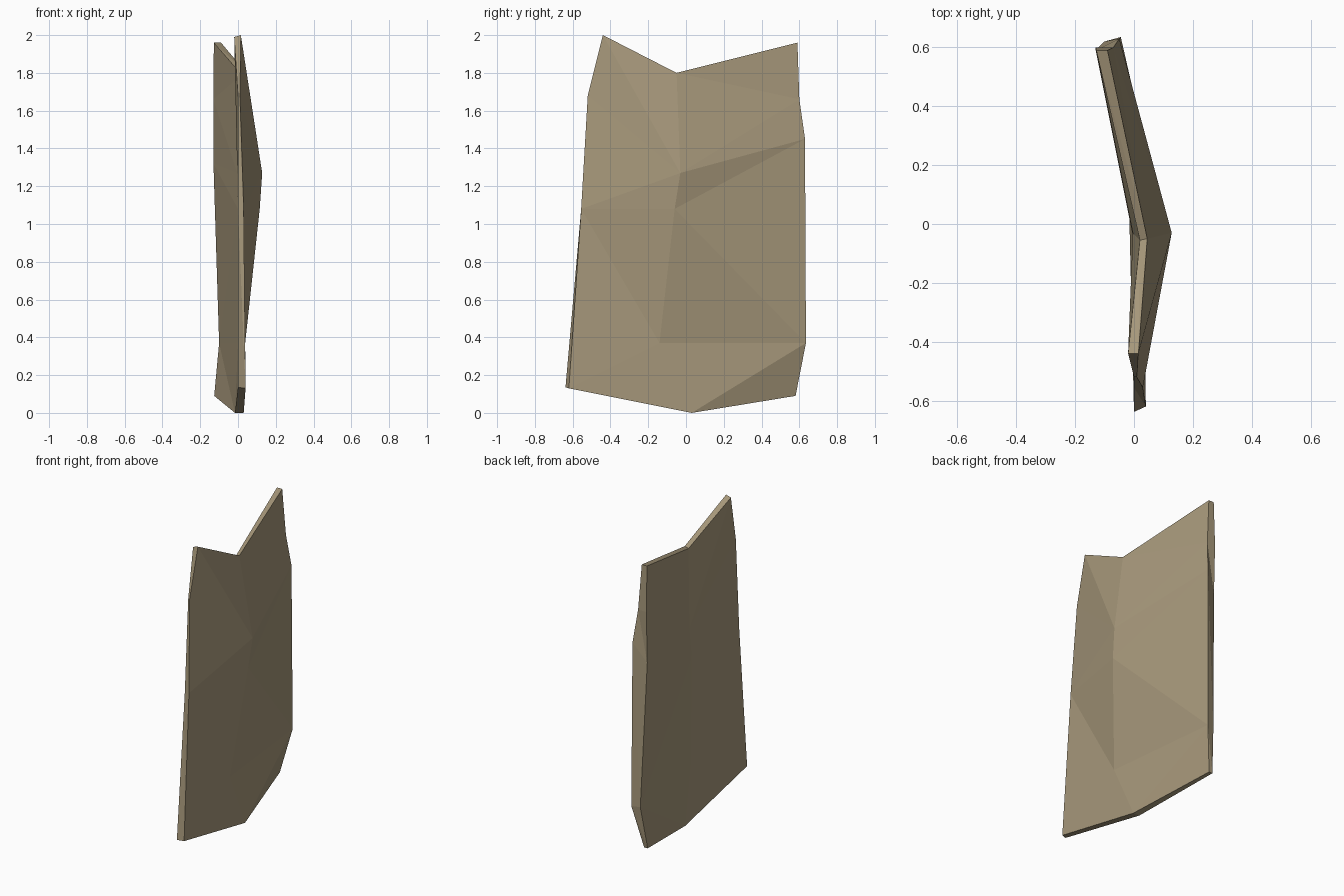
import bpy
import bmesh

old = bpy.data.objects.get("Cube")
if old:
    bpy.data.objects.remove(old, do_unlink=True)

# Outer face of the bent slab: rim corners in order, then the ridge points
rim = {
    "top_front": (0.015, -0.44, 2.0),
    "top_notch": (0.045, -0.05, 1.8),
    "top_rear": (-0.09, 0.59, 1.96),
    "rear_upper": (-0.07, 0.6, 1.66),
    "rear_middle": (-0.05, 0.63, 1.45),
    "rear_lower": (-0.045, 0.635, 0.37),
    "base_rear": (-0.1, 0.58, 0.09),
    "base_middle": (0.03, 0.03, 0.0),
    "base_front": (0.04, -0.62, 0.13),
    "front_middle": (0.03, -0.555, 1.08),
    "front_upper": (0.01, -0.52, 1.68),
}
ridge = {
    "peak": (0.128, -0.03, 1.27),
    "knee": (0.115, -0.06, 1.08),
    "shin": (0.038, -0.14, 0.37),
}

# Facets of one face, listed by corner name
facets = [
    ("top_front", "front_upper", "peak"),
    ("top_front", "peak", "top_notch"),
    ("top_notch", "peak", "rear_upper"),
    ("top_notch", "rear_upper", "top_rear"),
    ("peak", "rear_middle", "rear_upper"),
    ("peak", "knee", "rear_middle"),
    ("knee", "rear_lower", "rear_middle"),
    ("knee", "shin", "rear_lower"),
    ("shin", "base_middle", "rear_lower"),
    ("base_middle", "base_rear", "rear_lower"),
    ("shin", "base_front", "base_middle"),
    ("front_middle", "base_front", "shin"),
    ("front_middle", "shin", "knee"),
    ("front_middle", "knee", "peak"),
    ("front_upper", "front_middle", "peak"),
]

# Places where the inner face leaves its simple fold
inner_corners = {
    "top_front": (-0.02, -0.44, 1.99),
    "top_notch": (0.02, -0.055, 1.79),
    "rear_middle": (-0.13, 0.59, 1.32),
    "rear_lower": (-0.1, 0.62, 0.37),
    "base_front": (0.0, -0.638, 0.135),
    "shin": (0.0, -0.05, 0.37),
}


def inner_point(name, point):
    """The inner face is flat in front and folds away behind the middle."""
    if name in inner_corners:
        return inner_corners[name]
    x, y, z = point
    return (-0.2 * max(0, y + 0.05), y, z)


# Stone colour
stone = bpy.data.materials.new("tan_stone")
stone.use_nodes = True
colour = (0.38, 0.31, 0.195, 1)
stone.diffuse_color = colour
shader = next(n for n in stone.node_tree.nodes if n.type == "BSDF_PRINCIPLED")
shader.inputs["Base Color"].default_value = colour

# Build both faces and join them round the rim
bm = bmesh.new()
corners = {**rim, **ridge}
outer = {name: bm.verts.new(p) for name, p in corners.items()}
inner = {name: bm.verts.new(inner_point(name, p)) for name, p in corners.items()}
for facet in facets:
    bm.faces.new([outer[name] for name in facet])
    bm.faces.new([inner[name] for name in reversed(facet)])
names = list(rim)
for a, b in zip(names, names[1:] + names[:1]):
    bm.faces.new([outer[a], outer[b], inner[b]])
    bm.faces.new([outer[a], inner[b], inner[a]])
bmesh.ops.recalc_face_normals(bm, faces=bm.faces[:])

mesh = bpy.data.meshes.new("bent_slab")
bm.to_mesh(mesh)
bm.free()
mesh.materials.append(stone)
slab = bpy.data.objects.new("bent_slab", mesh)
bpy.context.collection.objects.link(slab)
